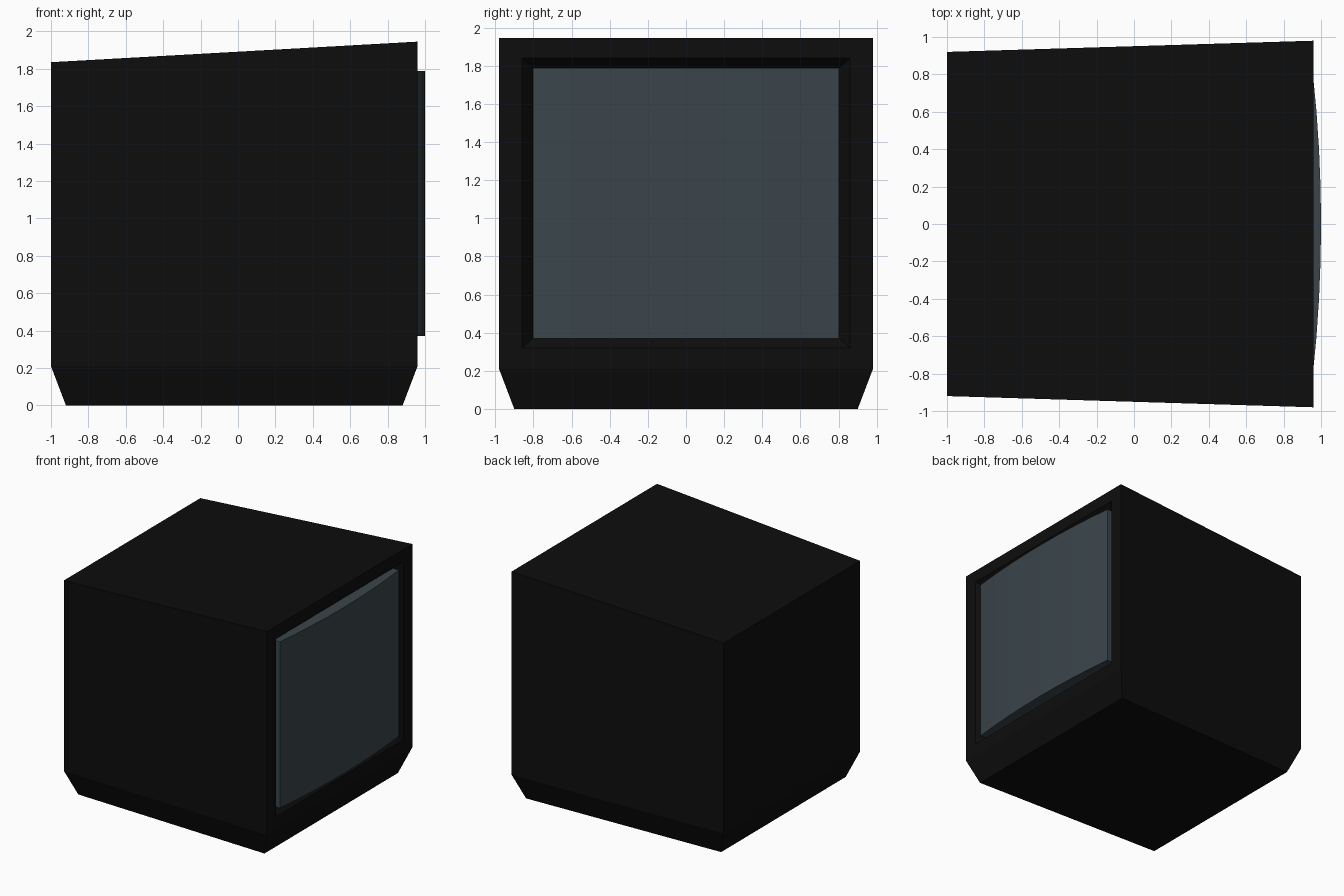
import bpy, bmesh

if "Cube" in bpy.data.objects:
    bpy.data.objects.remove(bpy.data.objects["Cube"])


def material(name, rgb):
    m = bpy.data.materials.new(name)
    m.diffuse_color = (*rgb, 1)
    m.use_nodes = True
    m.node_tree.nodes["Principled BSDF"].inputs["Base Color"].default_value = m.diffuse_color
    return m


def finish(name, bm, mat):
    bmesh.ops.recalc_face_normals(bm, faces=bm.faces[:])
    me = bpy.data.meshes.new(name)
    bm.to_mesh(me)
    bm.free()
    me.materials.append(mat)
    ob = bpy.data.objects.new(name, me)
    bpy.context.collection.objects.link(ob)
    return ob


black = material("black plastic", (0.004, 0.004, 0.004))
glass = material("grey blue glass", (0.043, 0.059, 0.070))

# Cabinet: tapered to the back, with a chamfered foot
bm = bmesh.new()


def ring(xb, yb, zb, xf, yf, zf):
    pts = [(xb, -yb, zb), (xf, -yf, zf), (xf, yf, zf), (xb, yb, zb)]
    return [bm.verts.new(p) for p in pts]


rings = [ring(-0.92, 0.84, 0, 0.88, 0.90, 0),
         ring(-1, 0.92, 0.21, 0.96, 0.98, 0.21),
         ring(-1, 0.92, 1.835, 0.96, 0.98, 1.945)]
bm.faces.new(rings[0])
bm.faces.new(rings[2])
for a, b in zip(rings, rings[1:]):
    for i in range(4):
        j = (i + 1) % 4
        if not (i == 1 and a is rings[1]):
            bm.faces.new((a[i], a[j], b[j], b[i]))


# Screen opening: flat rim, sloped walls and recess floor
def frame(x, y, z0, z1):
    return [bm.verts.new(p) for p in
            ((x, -y, z0), (x, y, z0), (x, y, z1), (x, -y, z1))]


outer = [rings[1][1], rings[1][2], rings[2][2], rings[2][1]]
steps = [outer, frame(0.96, 0.86, 0.32, 1.84), frame(0.90, 0.805, 0.37, 1.79)]
for a, b in zip(steps, steps[1:]):
    for i in range(4):
        j = (i + 1) % 4
        bm.faces.new((a[i], a[j], b[j], b[i]))
bm.faces.new(steps[2])
finish("cabinet", bm, black)

# Screen: block with a front curved across its width
bm = bmesh.new()
W, N = 0.803, 8
profile = [(0.895, W), (0.895, -W)]
for i in range(N + 1):
    y = -W + 2 * W * i / N
    profile.append((1 - 0.04 * (y / 0.77) ** 2, y))
face = bm.faces.new([bm.verts.new((x, y, 0.371)) for x, y in profile])
ext = bmesh.ops.extrude_face_region(bm, geom=[face])["geom"]
bmesh.ops.translate(bm, vec=(0, 0, 1.418),
                    verts=[v for v in ext if isinstance(v, bmesh.types.BMVert)])
finish("screen", bm, glass)
